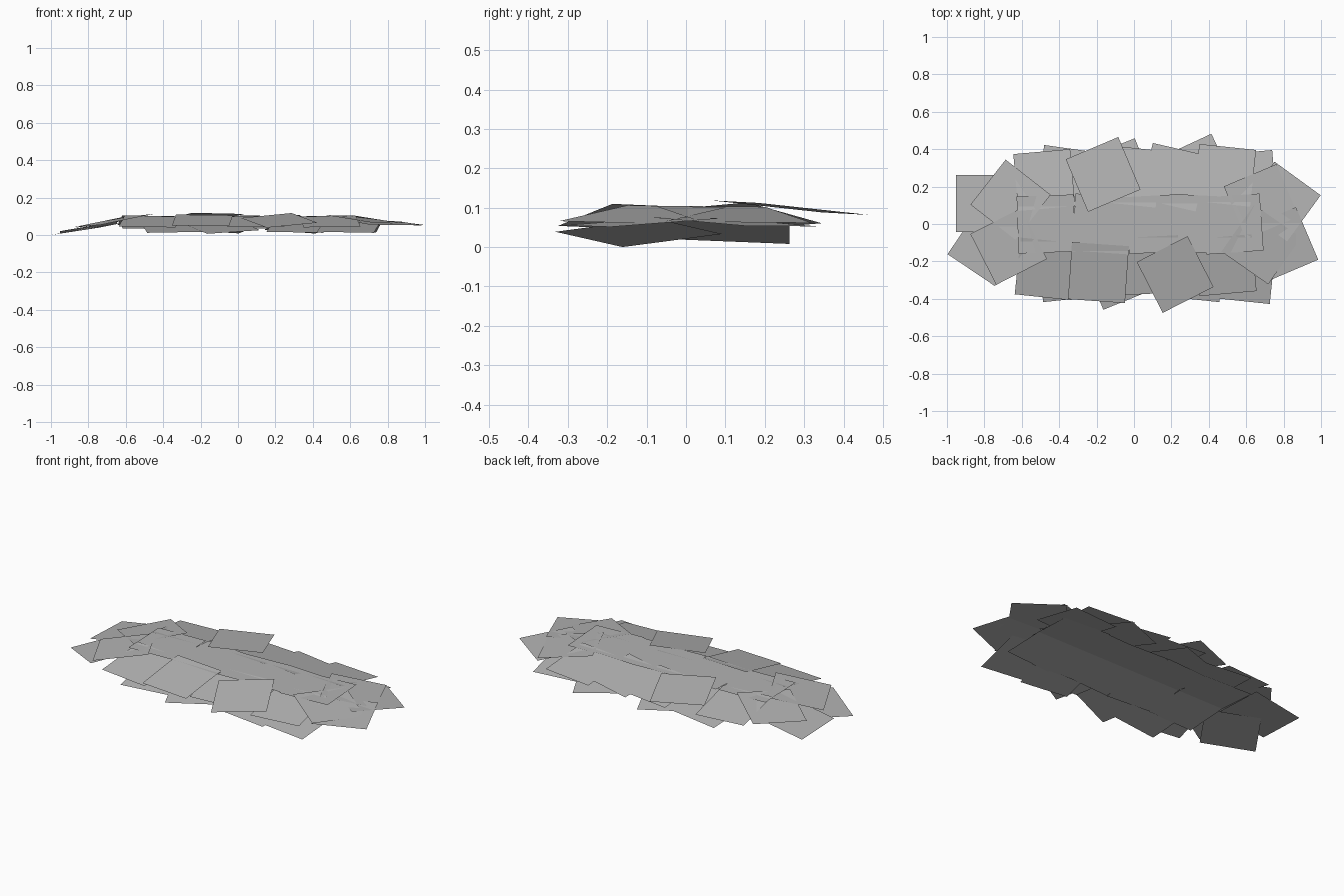
import bpy, math

if "Cube" in bpy.data.objects:
    bpy.data.objects.remove(bpy.data.objects["Cube"])

grey = bpy.data.materials.new("grey leaf")
grey.diffuse_color = (0.45, 0.45, 0.45, 1)
grey.use_nodes = True
grey.node_tree.nodes["Principled BSDF"].inputs["Base Color"].default_value = grey.diffuse_color

SIDE = 0.305  # edge length of every square card


def card_layer(name, cards, z, slope_x, slope_y):
    """Lay square cards (x, y, turn in degrees), all tilted by the same slopes."""
    for i, (x, y, turn) in enumerate(cards):
        a = math.radians(turn)
        verts = []
        for u, v in ((-1, -1), (1, -1), (1, 1), (-1, 1)):
            dx = (u * math.cos(a) - v * math.sin(a)) * SIDE / 2
            dy = (u * math.sin(a) + v * math.cos(a)) * SIDE / 2
            verts.append((x + dx, y + dy, max(0, z + slope_x * dx + slope_y * dy)))
        mesh = bpy.data.meshes.new(f"{name}_{i + 1}")
        mesh.from_pydata(verts, [], [(0, 1, 2, 3)])
        mesh.materials.append(grey)
        bpy.context.collection.objects.link(bpy.data.objects.new(mesh.name, mesh))


# Left end, lower and upper cards
card_layer("left_low_leaf", [(-0.80, 0.11, 0)], 0.04, 0.17, -0.04)
card_layer("left_tip_leaf", [(-0.785, -0.12, -34)], 0.036, 0.17, 0.02)
card_layer("left_top_back_leaf", [(-0.66, 0.13, -38)], 0.076, 0.18, -0.05)
card_layer("left_top_front_leaf", [(-0.67, -0.12, 27)], 0.076, 0.18, 0.05)

# Right end, lower and upper cards
card_layer("right_low_back_leaf", [(0.785, 0.12, -36)], 0.064, -0.04, -0.06)
card_layer("right_low_front_leaf", [(0.785, -0.11, 23)], 0.064, -0.04, 0.06)
card_layer("right_top_back_leaf", [(0.68, 0.12, 23)], 0.083, -0.12, -0.06)
card_layer("right_top_front_leaf", [(0.68, -0.11, -35)], 0.083, -0.12, 0.06)

# Back rows, from the lowest layer to the top
card_layer("back_low_leaf", [(-0.35, 0.25, -8), (-0.08, 0.26, 22), (0.34, 0.28, 25),
                             (0.60, 0.23, 5)], 0.04, 0, -0.16)
card_layer("back_middle_leaf", [(-0.48, 0.235, 5), (-0.02, 0.255, -6),
                                (0.215, 0.25, -13), (0.485, 0.26, -6)], 0.076, 0, -0.17)
card_layer("back_top_leaf", [(-0.165, 0.265, 23)], 0.100, 0.02, -0.10)

# Front rows, from the lowest layer to the top
card_layer("front_low_leaf", [(-0.35, -0.25, 6), (-0.08, -0.26, 22), (0.32, -0.25, -6),
                              (0.59, -0.26, -6)], 0.04, 0, 0.17)
card_layer("front_middle_leaf", [(-0.47, -0.24, -6), (0.09, -0.22, 3),
                                 (0.49, -0.22, 5)], 0.072, 0, 0.19)
card_layer("front_top_leaf", [(-0.19, -0.26, -4), (0.22, -0.27, 27)], 0.078, 0, 0.19)

# Ridge along the middle: a covering layer and the one beneath it
ridge = [(-0.47, 0, 2), (-0.17, 0, -4), (0.12, 0, 3), (0.36, 0, -3), (0.53, 0, 4)]
card_layer("ridge_leaf", ridge, 0.100, 0, 0)
card_layer("underside_back_leaf", [(x, 0.10, -t) for x, y, t in ridge], 0.05, 0, -0.10)
card_layer("underside_front_leaf", [(x, -0.10, t) for x, y, t in ridge], 0.05, 0, 0.10)
